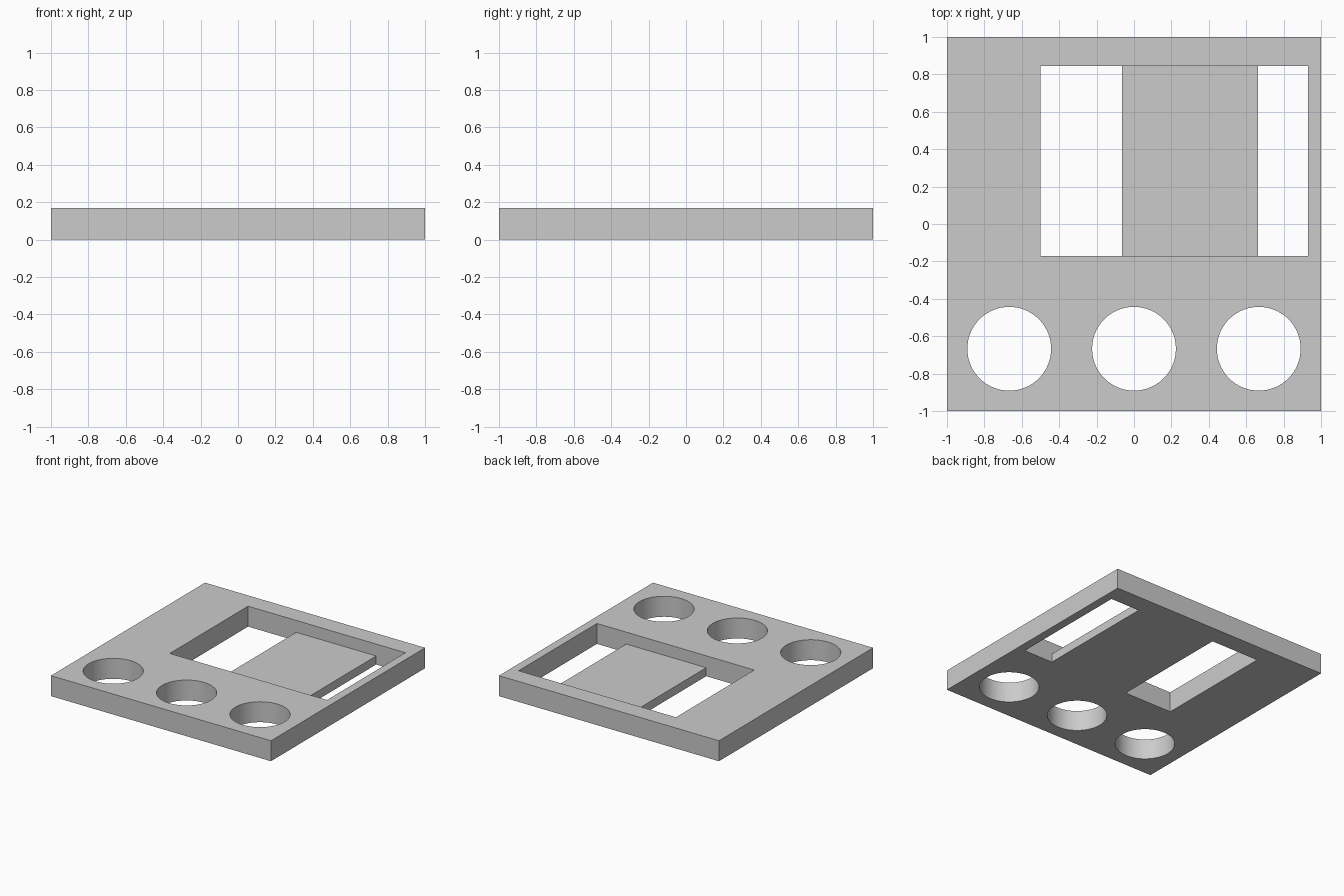
import bpy, bmesh, math
from mathutils import Vector

if "Cube" in bpy.data.objects:
    bpy.data.objects.remove(bpy.data.objects["Cube"], do_unlink=True)

HEIGHT = 0.168
BRIDGE_TOP = 0.07

grey = bpy.data.materials.new("plain grey")
grey.use_nodes = True
grey.diffuse_color = (0.6, 0.6, 0.6, 1)
grey.node_tree.nodes["Principled BSDF"].inputs["Base Color"].default_value = (0.6, 0.6, 0.6, 1)


def prism(name, outline, along):
    """Extrude a closed outline of 3D points along a vector."""
    bm = bmesh.new()
    face = bm.faces.new([bm.verts.new(p) for p in outline])
    out = bmesh.ops.extrude_face_region(bm, geom=[face])
    moved = [v for v in out["geom"] if isinstance(v, bmesh.types.BMVert)]
    bmesh.ops.translate(bm, verts=moved, vec=Vector(along))
    bmesh.ops.recalc_face_normals(bm, faces=bm.faces)
    mesh = bpy.data.meshes.new(name)
    bm.to_mesh(mesh)
    bm.free()
    mesh.materials.append(grey)
    obj = bpy.data.objects.new(name, mesh)
    bpy.context.collection.objects.link(obj)
    return obj


# Square panel
panel = prism("panel", [(-1, -1, 0), (1, -1, 0), (1, 1, 0), (-1, 1, 0)], (0, 0, HEIGHT))

# Window cutter: a stepped profile that leaves a low bridge between two slots
left, bridge_left, bridge_right, right = -0.5, -0.063, 0.664, 0.93
profile = [(left, -0.1), (bridge_left, -0.1), (bridge_left, BRIDGE_TOP),
           (bridge_right, BRIDGE_TOP), (bridge_right, -0.1), (right, -0.1),
           (right, 0.3), (left, 0.3)]
cutters = [prism("window_cutter", [(x, -0.172, z) for x, z in profile], (0, 1.017, 0))]

# Row of three round holes along the front
SIDES, RADIUS = 64, 0.224
for cx in (-0.667, 0, 0.667):
    ring = [(cx + RADIUS * math.cos(math.tau * i / SIDES),
             -0.667 + RADIUS * math.sin(math.tau * i / SIDES), -0.1) for i in range(SIDES)]
    cutters.append(prism("hole_cutter", ring, (0, 0, 0.5)))

# Cut the openings and discard the cutters
bpy.context.view_layer.objects.active = panel
panel.select_set(True)
for cutter in cutters:
    cutter.hide_render = True
    cut = panel.modifiers.new("cut", 'BOOLEAN')
    cut.operation, cut.solver, cut.object = 'DIFFERENCE', 'EXACT', cutter
    bpy.ops.object.modifier_apply(modifier=cut.name)
    bpy.data.objects.remove(cutter, do_unlink=True)

# Smooth hole walls, sharp edges elsewhere
bpy.ops.object.shade_smooth_by_angle(angle=math.radians(30))
